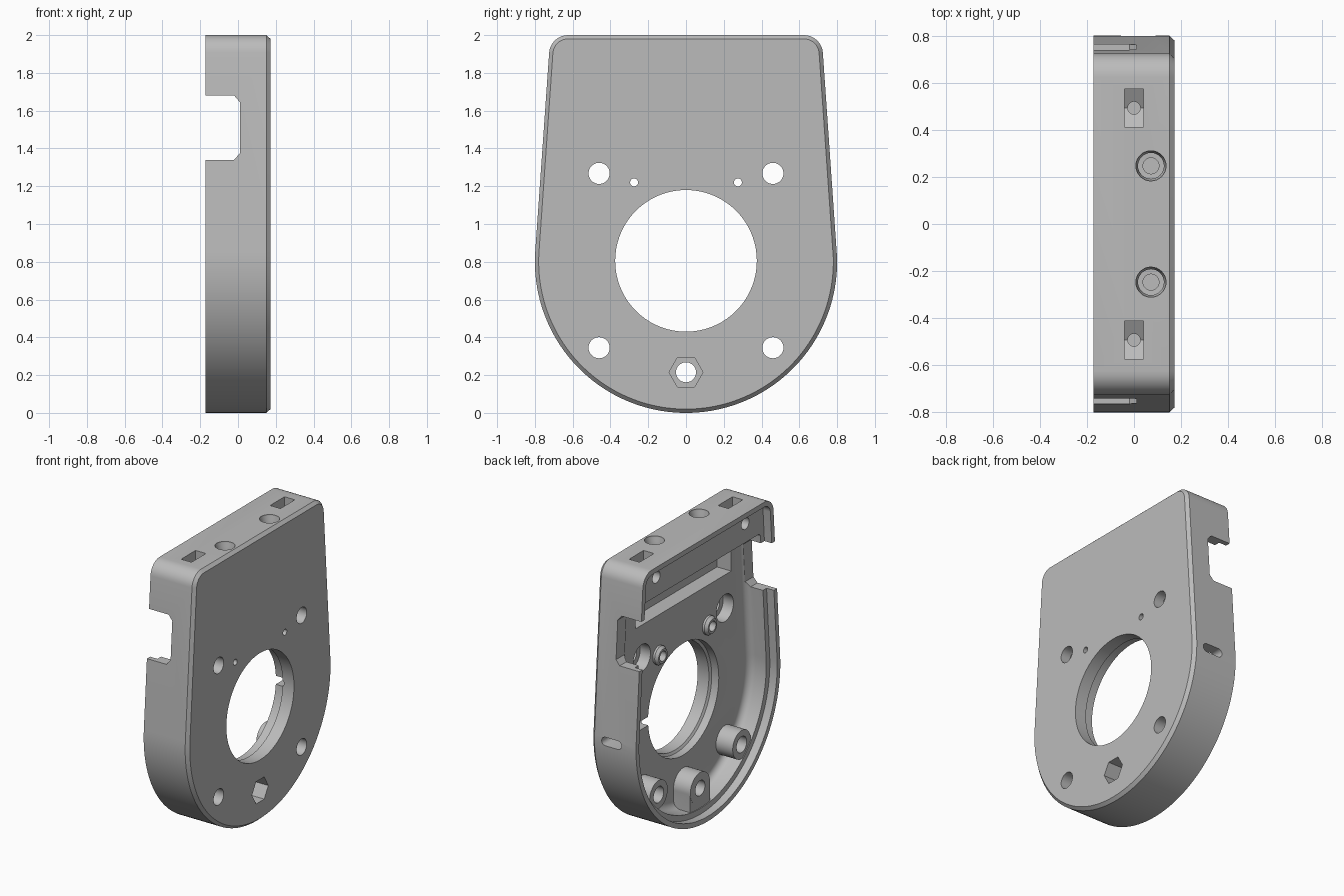
import bpy, bmesh, math
from mathutils import Vector

cube = bpy.data.objects.get("Cube")
if cube:
    bpy.data.objects.remove(cube, do_unlink=True)

grey = bpy.data.materials.new("light_grey")
grey.use_nodes = True
COLOR = (0.5, 0.5, 0.5, 1)
grey.diffuse_color = COLOR
grey.node_tree.nodes["Principled BSDF"].inputs["Base Color"].default_value = COLOR

BACK, FACE = -0.172, 0.172    # open rim and flat face
FLOOR, LEDGE = 0.02, -0.115   # cavity floor and lid ledge
TAPER = math.radians(4)


def arc(cy, cz, r, a0, a1, n):
    return [(cy + r * math.cos(a0 + (a1 - a0) * i / n),
             cz + r * math.sin(a0 + (a1 - a0) * i / n)) for i in range(n + 1)]


def outline(d, top=None):
    """Round-bottomed, tapered plate outline, inset by d."""
    top = 2 - d if top is None else top
    r = max(0.1 - d, 0.01)
    cz = top - r
    cy = (0.8 - d - r - (cz - 0.8) * math.sin(TAPER)) / math.cos(TAPER)
    q = math.pi / 2
    return (arc(cy, cz, r, TAPER, q, 8) + arc(-cy, cz, r, q, 2 * q - TAPER, 8)
            + arc(0, 0.8, 0.8 - d, 2 * q - TAPER, 4 * q + TAPER, 80)[:-1])


def loft(name, rings):
    """Closed solid through matching rings of points."""
    bm = bmesh.new()
    loops = [[bm.verts.new(p) for p in ring] for ring in rings]
    for a, b in zip(loops, loops[1:]):
        for i in range(len(a)):
            j = (i + 1) % len(a)
            bm.faces.new((a[i], a[j], b[j], b[i]))
    bm.faces.new(loops[0])
    bm.faces.new(loops[-1])
    bmesh.ops.recalc_face_normals(bm, faces=bm.faces)
    mesh = bpy.data.meshes.new(name)
    bm.to_mesh(mesh)
    bm.free()
    mesh.materials.append(grey)
    ob = bpy.data.objects.new(name, mesh)
    bpy.context.collection.objects.link(ob)
    return ob


def along_x(name, sections):
    return loft(name, [[(x, y, z) for y, z in pts] for x, pts in sections])


def rod_x(name, y, z, steps, n=32):
    """Turned part along x; steps are (x, radius)."""
    return along_x(name, [(x, arc(y, z, r, 0, math.tau, n)[:-1]) for x, r in steps])


def rod_z(name, x, y, steps, n=32):
    return loft(name, [[(px, py, z) for px, py in arc(x, y, r, 0, math.tau, n)[:-1]]
                       for z, r in steps])


def box(name, x0, x1, y0, y1, z0, z1):
    return along_x(name, [(x, [(y0, z0), (y1, z0), (y1, z1), (y0, z1)]) for x in (x0, x1)])


def combine(tool, operation="DIFFERENCE"):
    mod = body.modifiers.new(tool.name, "BOOLEAN")
    mod.operation, mod.object, mod.solver = operation, tool, "EXACT"
    bpy.context.view_layer.objects.active = body
    bpy.ops.object.modifier_apply(modifier=mod.name)
    bpy.data.objects.remove(tool, do_unlink=True)


# Outer shell with a chamfered flat face
body = along_x("housing", [(BACK, outline(0)), (FACE - 0.022, outline(0)),
                           (FACE, outline(0.02))])

# Lid recess, then the cavity with a filleted floor
combine(along_x("lid_recess", [(-0.3, outline(0.035)), (LEDGE, outline(0.035))]))
FILLET = 0.05
sections = [(-0.3, outline(0.075, 1.75))]
for i in range(7):
    a = i / 6 * math.pi / 2
    sections.append((FLOOR - FILLET * (1 - math.sin(a)),
                     outline(0.075 + FILLET * (1 - math.cos(a)), 1.75)))
combine(along_x("cavity", sections))

# Posts and bosses on the floor
for s in (-1, 1):
    combine(rod_x("lower_post", s * 0.46, 0.345, [(0.1, 0.1), (-0.11, 0.1)]), "UNION")
    combine(rod_x("small_boss", s * 0.275, 1.22,
                  [(0.1, 0.065), (0.005, 0.065), (-0.015, 0.05)]), "UNION")
combine(rod_x("nut_boss", 0, 0.215, [(0.1, 0.11), (-0.11, 0.11)]), "UNION")
combine(box("nut_boss_web", -0.109, 0.1, -0.109, 0.109, 0.06, 0.215), "UNION")

# Side notch with chamfered inner corners
notch = [(-0.3, 1.34), (-0.02, 1.34), (0.01, 1.375),
         (0.01, 1.645), (-0.02, 1.68), (-0.3, 1.68)]
combine(loft("side_notch", [[(x, y, z) for x, z in notch] for y in (-1, 1)]))

# Central bore with a flared inner edge
combine(rod_x("bore", 0, 0.805, [(0.3, 0.375), (0.085, 0.375), (0.075, 0.392), (-0.3, 0.392)], 72))

# Recess under the top block and the cable slot through one side
combine(box("pocket", -0.05, 0.13, -0.53, 0.53, 1.5, 1.745))
slot = arc(0.065, 0.8, 0.03, -math.pi / 2, math.pi / 2, 8) \
    + arc(-0.03, 0.8, 0.03, math.pi / 2, 3 * math.pi / 2, 8)
combine(loft("cable_slot", [[(x, y, z) for x, z in slot] for y in (0.3, 1)]))

# Hexagonal nut trap and its screw hole
combine(rod_x("nut_trap", 0, 0.215, [(0.3, 0.09), (0.03, 0.09)], 6))
combine(rod_x("nut_hole", 0, 0.215, [(0.3, 0.053), (-0.3, 0.053)]))

for s in (-1, 1):
    # Mounting holes
    combine(rod_x("upper_counterbore", s * 0.46, 1.268, [(-0.1, 0.095), (0.1, 0.095)]))
    for z in (0.345, 1.268):
        combine(rod_x("mount_hole", s * 0.46, z, [(-0.3, 0.056), (0.3, 0.056)]))
    combine(rod_x("small_hole", s * 0.275, 1.22, [(-0.3, 0.021), (0.3, 0.021)], 20))
    combine(rod_x("small_boss_bore", s * 0.275, 1.22, [(-0.3, 0.035), (0.08, 0.035)], 24))

    # Stepped screw holes in the top
    combine(rod_z("top_screw", 0.072, s * 0.247,
                  [(2.1, 0.064), (1.99, 0.064), (1.97, 0.055), (1.88, 0.055),
                   (1.879, 0.034), (1.7, 0.034)]))

    # Nut slots with a pointed bottom, crossed by the lid screws
    y = s * 0.493
    slot = [(y - 0.08, 2.1), (y - 0.08, 1.85), (y, 1.805), (y + 0.08, 1.85), (y + 0.08, 2.1)]
    combine(along_x("nut_slot", [(-0.04, slot), (0.04, slot)]))
    combine(rod_z("nut_slot_drain", 0, y, [(1.9, 0.027), (1.78, 0.027)], 20))
    combine(rod_x("lid_screw", y, 1.885, [(-0.3, 0.042), (0.08, 0.042)], 24))

# Smooth round surfaces, keep edges sharp
body.data.materials.clear()
body.data.materials.append(grey)
for p in body.data.polygons:
    p.material_index = 0
bpy.ops.object.select_all(action="DESELECT")
body.select_set(True)
bpy.context.view_layer.objects.active = body
bpy.ops.object.shade_smooth_by_angle(angle=math.radians(25))
